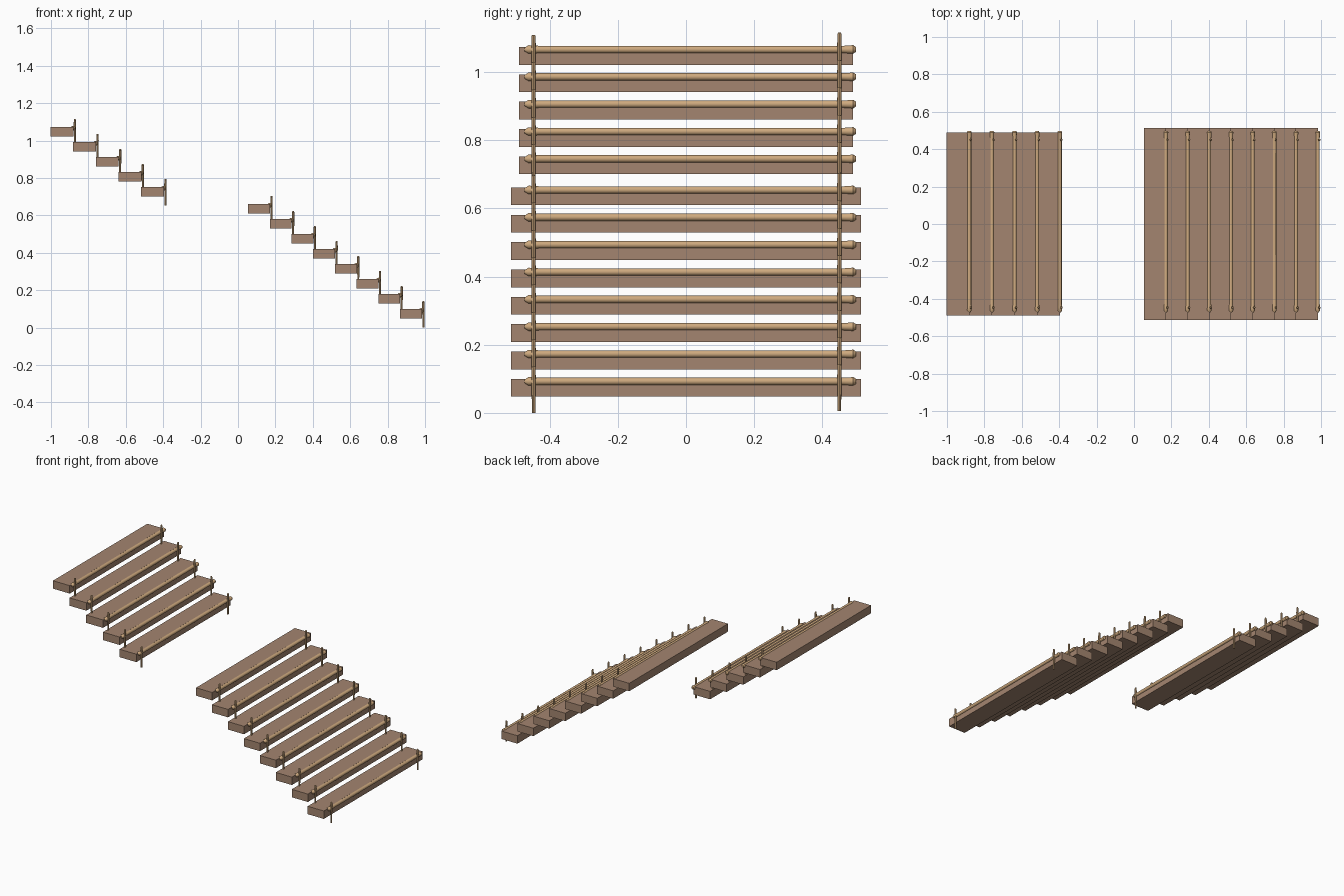
import bpy, bmesh, math
from mathutils import Matrix, Vector

cube = bpy.data.objects.get("Cube")
if cube:
    bpy.data.objects.remove(cube, do_unlink=True)


def make_material(name, rgb):
    mat = bpy.data.materials.new(name)
    mat.use_nodes = True
    mat.diffuse_color = (*rgb, 1)
    mat.node_tree.nodes["Principled BSDF"].inputs["Base Color"].default_value = (*rgb, 1)
    return mat


earth = make_material("packed earth brown", (0.37, 0.235, 0.16))
wood = make_material("light wood", (0.62, 0.40, 0.21))


def make_object(name, bm, mat):
    bmesh.ops.recalc_face_normals(bm, faces=bm.faces)
    mesh = bpy.data.meshes.new(name)
    bm.to_mesh(mesh)
    bm.free()
    mesh.materials.append(mat)
    obj = bpy.data.objects.new(name, mesh)
    bpy.context.collection.objects.link(obj)
    return obj


def box(name, x0, x1, half_y, z0, z1):
    bm = bmesh.new()
    size = Matrix.Diagonal((x1 - x0, 2 * half_y, z1 - z0, 1))
    place = Matrix.Translation(((x0 + x1) / 2, 0, (z0 + z1) / 2))
    bmesh.ops.create_cube(bm, size=1, matrix=place @ size)
    return make_object(name, bm, earth)


def turned(name, profile, origin, axis, sides=10):
    """Rod with (distance, radius) rings along an axis, closed at both ends."""
    bm = bmesh.new()
    turn = Vector((0, 0, 1)).rotation_difference(Vector(axis)).to_matrix()
    rings = []
    for dist, radius in profile:
        ring = []
        for k in range(sides):
            a = math.tau * k / sides
            p = Vector((radius * math.cos(a), radius * math.sin(a), dist))
            ring.append(bm.verts.new(turn @ p + Vector(origin)))
        rings.append(ring)
    for low, high in zip(rings, rings[1:]):
        for k in range(sides):
            n = (k + 1) % sides
            bm.faces.new((low[k], low[n], high[n], high[k]))
    bm.faces.new(rings[0])
    bm.faces.new(rings[-1])
    obj = make_object(name, bm, wood)
    bpy.ops.object.select_all(action='DESELECT')
    obj.select_set(True)
    bpy.context.view_layer.objects.active = obj
    bpy.ops.object.shade_smooth_by_angle(angle=math.radians(40))


# Edging log with knobbly ends, and stake with a slight taper
LOG = [(-0.474, 0.005), (-0.462, 0.013), (-0.445, 0.0125), (-0.43, 0.011),
       (0.46, 0.011), (0.483, 0.0125), (0.49, 0.0135), (0.498, 0.008)]
STAKE = [(0, 0.005), (0.05, 0.0055), (0.1, 0.0065), (0.132, 0.006), (0.136, 0.004)]


def flight(label, count, post_x, run, top_z, drop, half_y):
    for i in range(count):
        x, top = post_x + run * i, top_z - drop * i
        # Earth tread
        box(f"{label}_tread_{i + 1}", x - run - 0.009, x - 0.008, half_y, top - 0.052, top)
        # Log holding the front edge
        turned(f"{label}_edge_log_{i + 1}", LOG, (x - 0.009, 0, top - 0.007), (0, 1, 0))
        # Stakes holding the log
        for side, y, lift in (("left", -0.447, 0), ("right", 0.45, 0.006)):
            turned(f"{label}_stake_{side}_{i + 1}", STAKE, (x, y, top - 0.1 + lift), (0, 0, 1), 8)


flight("upper", 5, -0.872, 0.121, 1.073, 0.0802, 0.49)
flight("lower", 8, 0.179, 0.116, 0.661, 0.0802, 0.513)
